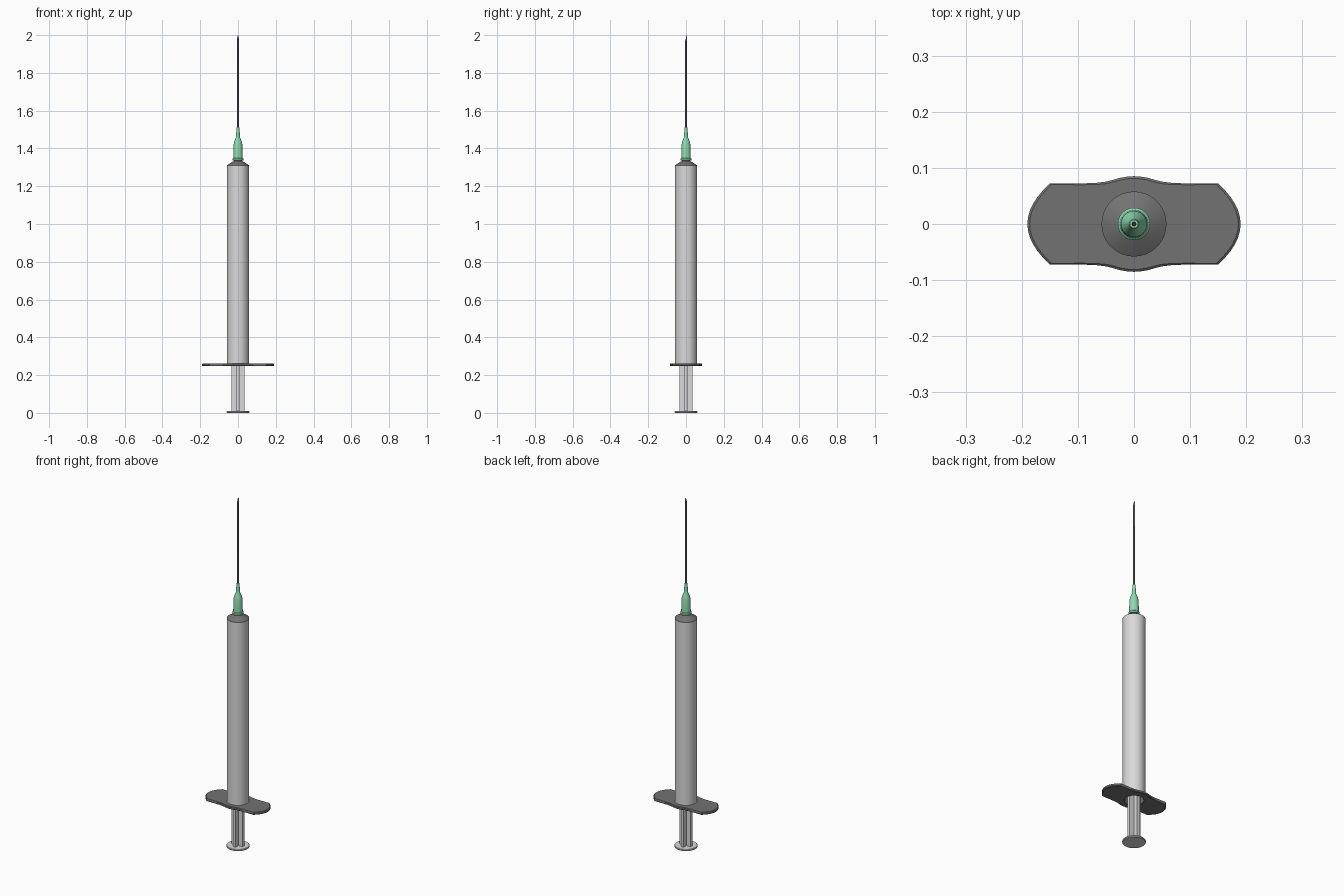
import bpy, bmesh, math

if "Cube" in bpy.data.objects:
    bpy.data.objects.remove(bpy.data.objects["Cube"])


def material(name, r, g, b):
    m = bpy.data.materials.new(name)
    m.diffuse_color = (r, g, b, 1)
    m.use_nodes = True
    m.node_tree.nodes["Principled BSDF"].inputs["Base Color"].default_value = m.diffuse_color
    return m


GREY = material("mid_grey", 0.17, 0.17, 0.17)
LIGHT = material("light_grey", 0.70, 0.70, 0.70)
GREEN = material("mint_green", 0.28, 0.70, 0.45)
STEEL = material("needle_steel", 0.20, 0.20, 0.22)


def finish(bm, name, mat):
    bmesh.ops.recalc_face_normals(bm, faces=bm.faces)
    me = bpy.data.meshes.new(name)
    bm.to_mesh(me)
    bm.free()
    me.materials.append(mat)
    ob = bpy.data.objects.new(name, me)
    bpy.context.collection.objects.link(ob)
    bpy.ops.object.select_all(action='DESELECT')
    ob.select_set(True)
    bpy.context.view_layer.objects.active = ob
    bpy.ops.object.shade_smooth_by_angle(angle=math.radians(35))
    return ob


def lathe(name, mat, profile, n=32, cap=True, closed=False):
    """Revolve (radius, z) points about the z axis."""
    bm = bmesh.new()
    rings = [[bm.verts.new((r * math.cos(2 * math.pi * i / n),
                            r * math.sin(2 * math.pi * i / n), z)) for i in range(n)]
             for r, z in profile]
    pairs = list(zip(rings, rings[1:]))
    if closed:
        pairs.append((rings[-1], rings[0]))
    for a, b in pairs:
        for i in range(n):
            j = (i + 1) % n
            bm.faces.new((a[i], a[j], b[j], b[i]))
    if cap and not closed:
        bm.faces.new(rings[0])
        bm.faces.new(rings[-1])
    return finish(bm, name, mat)


# Hollow barrel with shoulder and nozzle
lathe("barrel", GREY, [(0.0565, 0.25), (0.0565, 1.30), (0.058, 1.311), (0.03, 1.329), (0.021, 1.333),
                       (0.019, 1.37), (0.008, 1.37), (0.008, 1.325), (0.05, 1.305),
                       (0.05, 0.25)], closed=True)

# Light sleeve around the barrel
lathe("barrel_sleeve", LIGHT, [(0.058, 0.262), (0.058, 1.31)], cap=False)

# Finger flange: one quarter of the outline, mirrored, with a round hole
quarter = [(0.19 - 0.04 * (i / 6) ** 2, 0.072 * i / 6) for i in range(7)]
quarter += [(0.10, 0.0722), (0.07, 0.073), (0.05, 0.0755), (0.036, 0.079),
            (0.024, 0.0825), (0.012, 0.0845), (0, 0.0852)]
half = quarter + [(-x, y) for x, y in quarter[-2::-1]]
outline = half + [(x, -y) for x, y in half[-2:0:-1]]

bm = bmesh.new()
layers = []
for inset, z in ((None, 0.247), (0.004, 0.247), (0, 0.250), (0, 0.259), (0.004, 0.262), (None, 0.262)):
    ring = []
    for x, y in outline:
        d = math.hypot(x, y)
        r = 0.050 if inset is None else d - inset
        ring.append(bm.verts.new((x / d * r, y / d * r, z)))
    layers.append(ring)
for a, b in zip(layers, layers[1:] + layers[:1]):
    for i in range(len(outline)):
        j = (i + 1) % len(outline)
        bm.faces.new((a[i], a[j], b[j], b[i]))
finish(bm, "finger_flange", GREY)

# Plunger: cross-shaped rod, thumb disc and seal
w, t = 0.035, 0.008
corner = [(w, -t), (w, t), (t, t)]
cross = []
for k in range(4):
    c, s = round(math.cos(k * math.pi / 2)), round(math.sin(k * math.pi / 2))
    cross += [(c * x - s * y, s * x + c * y) for x, y in corner]
bm = bmesh.new()
face = bm.faces.new([bm.verts.new((x, y, 0.008)) for x, y in cross])
ext = bmesh.ops.extrude_face_region(bm, geom=[face])
bmesh.ops.translate(bm, vec=(0, 0, 1.232),
                    verts=[v for v in ext['geom'] if isinstance(v, bmesh.types.BMVert)])
finish(bm, "plunger_rod", LIGHT)
lathe("thumb_disc", LIGHT, [(0.058, 0), (0.060, 0.002), (0.060, 0.008), (0.058, 0.010)])
lathe("plunger_seal", GREY, [(0.049, 1.22), (0.049, 1.28), (0.012, 1.30)])

# Needle hub
lathe("needle_hub", GREEN, [(0.022, 1.336), (0.029, 1.336), (0.029, 1.345), (0.025, 1.349),
                            (0.0235, 1.42), (0.020, 1.436), (0.011, 1.458), (0.010, 1.475),
                            (0.0075, 1.51), (0.003, 1.51)], n=24)

# Needle with slanted tip
needle = lathe("needle", STEEL, [(0.0042, 1.40), (0.0042, 1.985)], n=12)
for v in needle.data.vertices:
    if v.co.z > 1.9:
        v.co.z = 1.985 + v.co.y / 0.0042 * 0.015
